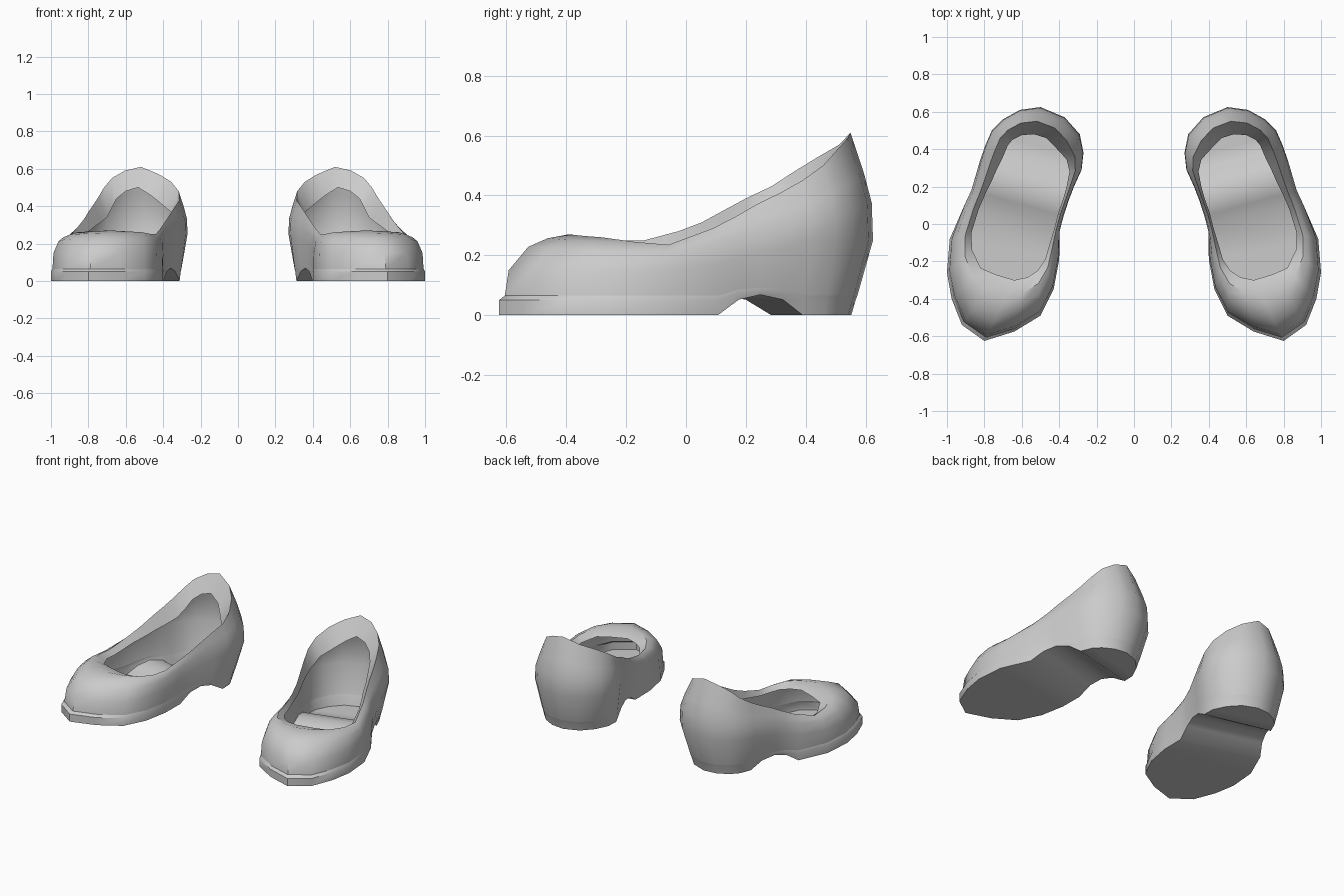
import bpy, bmesh, math

cube = bpy.data.objects.get("Cube")
if cube:
    bpy.data.objects.remove(cube, do_unlink=True)

# One plain material for the whole pair
grey = bpy.data.materials.new("light_grey")
grey.use_nodes = True
grey.diffuse_color = (0.6, 0.6, 0.6, 1)
grey.node_tree.nodes["Principled BSDF"].inputs["Base Color"].default_value = (0.6, 0.6, 0.6, 1)

# Plan outlines of the left shoe, each running from toe to heel
OUTER_SIDE = [(.80, -.625), (.92, -.54), (.975, -.4), (1, -.26), (.985, -.08), (.91, .11), (.875, .18),
              (.85, .26), (.825, .34), (.795, .42), (.76, .5), (.7, .56), (.61, .61), (.5, .625)]
INNER_SIDE = [(.64, -.575), (.5, -.49), (.43, -.35), (.4, -.19), (.395, -.04), (.375, .04),
              (.35, .12), (.32, .2), (.28, .29), (.27, .38), (.29, .48), (.37, .57)]
OPENING_OUTER = [(.64, -.3), (.74, -.27), (.82, -.235), (.865, -.14), (.87, -.05), (.83, .08), (.795, .16),
                 (.765, .22), (.73, .3), (.7, .36), (.675, .42), (.65, .45), (.6, .475), (.535, .48)]
OPENING_INNER = [(.57, -.285), (.515, -.25), (.475, -.19), (.455, -.12), (.425, -.02), (.405, .06),
                 (.38, .13), (.36, .2), (.345, .28), (.36, .345), (.42, .41), (.47, .46)]
RIM_OUTER = [.27, .265, .26, .245, .235, .29, .33, .37, .41, .45, .5, .55, .59, .61]
RIM_INNER = [.265, .26, .25, .25, .28, .31, .35, .39, .43, .48, .53, .57]

# Closed loops: toe, outer side, heel, back along the inner side
OUTLINE = OUTER_SIDE + INNER_SIDE[::-1]
OPENING = OPENING_OUTER + OPENING_INNER[::-1]
RIM = RIM_OUTER + RIM_INNER[::-1]
COUNT = len(OUTLINE)
ROWS = len(OUTER_SIDE)
ARCH_FRONT, ARCH_BACK = 5, 9      # rows where the arch under the foot starts and ends


def row_of(j):
    return j if j < ROWS else COUNT - j


def arch_height(row):
    """Height of the sole above the ground between the ball and the heel."""
    if not ARCH_FRONT < row < ARCH_BACK:
        return 0
    return .068 * math.sin(math.pi * (row - ARCH_FRONT) / (ARCH_BACK - ARCH_FRONT)) ** .8


def ring(name, side):
    """One closed loop of the shoe, blended between the outline and the opening."""
    points = []
    for j in range(COUNT):
        row, rim = row_of(j), RIM[j]
        heel = min(max((row - 4) / 5, 0), 1)
        arch = arch_height(row)
        mid = .15 + .1 * heel
        blend, z = {
            "ground": (.5 * heel, arch),
            "welt": (.4 * heel, .05 + .4 * arch),
            "seam": (.06 + .3 * heel, .065 + .4 * arch),
            "belly": (.1 - .1 * heel, mid),
            "shoulder": (.3 - .27 * heel, mid + (rim - mid) * (.65 - .3 * heel)),
            "collar": (.5 - .3 * heel, mid + (rim - mid) * (.89 - .28 * heel)),
            "rim": (.72 - .2 * heel, rim),
            "lip": (1, rim - .03 - .08 * heel),
        }[name]
        (x0, y0), (x1, y1) = OUTLINE[j], OPENING[j]
        points.append((side * (x0 + (x1 - x0) * blend), y0 + (y1 - y0) * blend, z))
    return points


def build(name, ring_names, side, floor=False):
    """Skin a stack of rings; the floor joins opposite sides in strips."""
    bm = bmesh.new()
    loops = [[bm.verts.new(p) for p in ring(n, side)] for n in ring_names]

    def face(*verts):
        bm.faces.new(verts if side > 0 else verts[::-1])

    for low, high in zip(loops, loops[1:]):
        for j in range(COUNT):
            k = (j + 1) % COUNT
            face(low[j], low[k], high[k], high[j])
    if floor:
        base = loops[0]
        face(base[0], base[-1], base[1])
        for j in range(1, ROWS - 2):
            face(base[j], base[-j], base[-j - 1], base[j + 1])
        face(base[ROWS - 2], base[ROWS], base[ROWS - 1])

    mesh = bpy.data.meshes.new(name)
    bm.to_mesh(mesh)
    bm.free()
    mesh.materials.append(grey)
    obj = bpy.data.objects.new(name, mesh)
    bpy.context.collection.objects.link(obj)
    bpy.ops.object.select_all(action="DESELECT")
    obj.select_set(True)
    bpy.context.view_layer.objects.active = obj
    bpy.ops.object.shade_smooth_by_angle(angle=math.radians(40))


# Pair of shoes, mirrored across x = 0
for label, side in (("left", 1), ("right", -1)):
    build(label + "_sole_and_heel", ["ground", "welt", "seam"], side, floor=True)
    build(label + "_upper", ["seam", "belly", "shoulder", "collar", "rim", "lip"], side)
